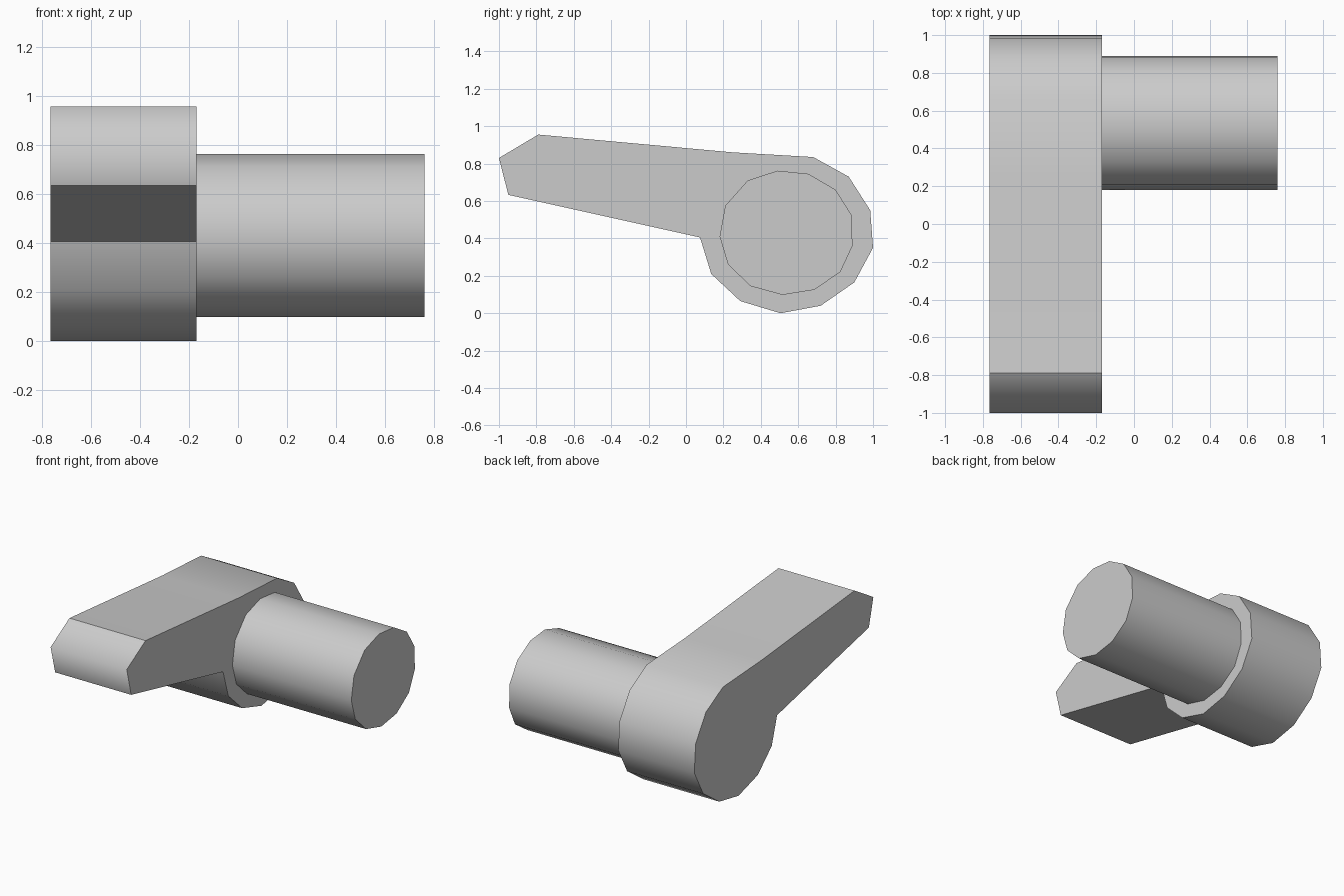
import bpy, bmesh, math

cube = bpy.data.objects.get("Cube")
if cube:
    bpy.data.objects.remove(cube, do_unlink=True)

grey = bpy.data.materials.new("light grey")
grey.use_nodes = True
colour = (0.6, 0.6, 0.6, 1)
grey.diffuse_color = colour
grey.node_tree.nodes["Principled BSDF"].inputs["Base Color"].default_value = colour


def extrude_profile(name, profile, x_start, x_end, rounded_corner=None):
    """Extrude a y, z outline along x, smooth on its gentle corners."""
    bm = bmesh.new()
    outline = [bm.verts.new((x_start, y, z)) for y, z in profile]
    face = bm.faces.new(outline)
    result = bmesh.ops.extrude_face_region(bm, geom=[face], use_keep_orig=True)
    moved = [g for g in result["geom"] if isinstance(g, bmesh.types.BMVert)]
    bmesh.ops.translate(bm, verts=moved, vec=(x_end - x_start, 0, 0))
    bmesh.ops.recalc_face_normals(bm, faces=bm.faces)
    for f in bm.faces:
        f.smooth = True
    for e in bm.edges:
        e.smooth = e.calc_face_angle(math.pi) < math.radians(34)
        # The chosen corner keeps soft shading along its long edge
        if rounded_corner and all(
                math.dist(v.co.yz, rounded_corner) < 0.01 for v in e.verts):
            e.smooth = True
    mesh = bpy.data.meshes.new(name)
    bm.to_mesh(mesh)
    bm.free()
    mesh.materials.append(grey)
    obj = bpy.data.objects.new(name, mesh)
    bpy.context.collection.objects.link(obj)
    return obj


# Lever arm with its round hub
tip = (-1, 0.83)
lever = [tip, (-0.79, 0.955), (0.25, 0.86), (0.68, 0.835), (0.87, 0.73),
         (0.985, 0.55), (1, 0.35), (0.9, 0.165), (0.72, 0.04), (0.505, 0),
         (0.29, 0.065), (0.135, 0.21), (0.075, 0.405), (-0.95, 0.633)]
extrude_profile("lever_arm", lever, -0.765, -0.17, tip)

# Thirteen-sided shaft out of the hub
shaft = [(0.33, 0.71), (0.49, 0.762), (0.655, 0.745), (0.8, 0.66),
         (0.885, 0.525), (0.89, 0.36), (0.825, 0.22), (0.685, 0.125),
         (0.515, 0.098), (0.345, 0.145), (0.225, 0.26), (0.18, 0.41),
         (0.21, 0.575)]
extrude_profile("shaft", shaft, -0.17, 0.76)
